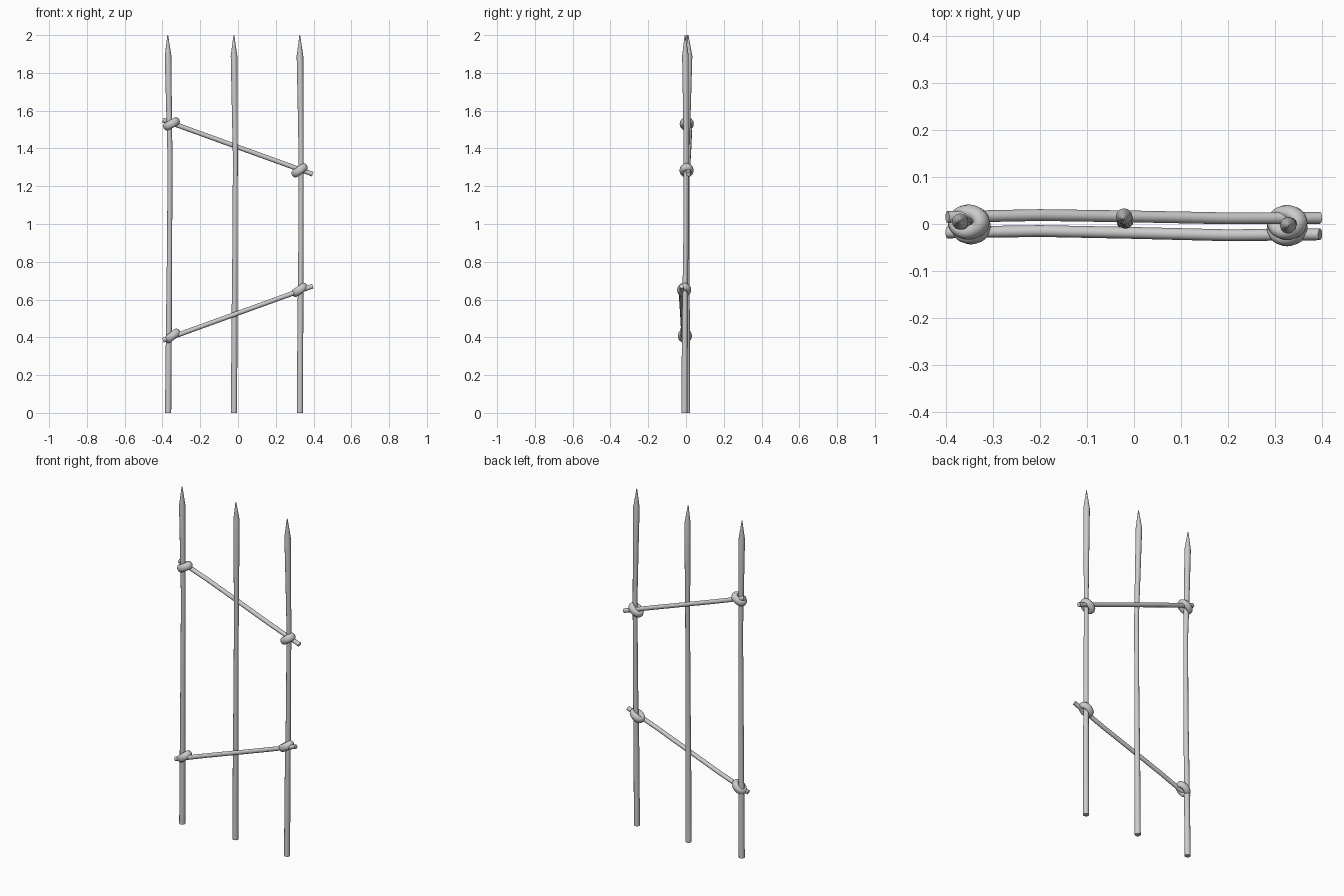
import bpy, bmesh, math
from mathutils import Vector, Matrix

if "Cube" in bpy.data.objects:
    bpy.data.objects.remove(bpy.data.objects["Cube"])

SIDES = 12


def finish(name, bm, angle=40):
    bmesh.ops.recalc_face_normals(bm, faces=bm.faces)
    me = bpy.data.meshes.new(name)
    bm.to_mesh(me)
    bm.free()
    ob = bpy.data.objects.new(name, me)
    bpy.context.collection.objects.link(ob)
    bpy.ops.object.select_all(action='DESELECT')
    ob.select_set(True)
    bpy.context.view_layer.objects.active = ob
    bpy.ops.object.shade_smooth_by_angle(angle=math.radians(angle))
    return ob


def tube(name, pts, radii):
    """Capped tube through points, rings square to the overall direction."""
    pts = [Vector(p) for p in pts]
    axis = (pts[-1] - pts[0]).normalized()
    u = axis.cross(Vector((0, 1, 0))).normalized()
    v = axis.cross(u)
    bm = bmesh.new()
    rings = []
    for p, r in zip(pts, radii):
        rings.append([bm.verts.new(p + r * (math.cos(a) * u + math.sin(a) * v))
                      for a in (2 * math.pi * i / SIDES for i in range(SIDES))])
    for a, b in zip(rings, rings[1:]):
        for i in range(SIDES):
            j = (i + 1) % SIDES
            bm.faces.new((a[i], a[j], b[j], b[i]))
    bm.faces.new(rings[0])
    bm.faces.new(rings[-1])
    return finish(name, bm)


def knot(name, centre, tilt, long_r=0.031, short_r=0.021, thick=0.0165):
    """Oval lashing ring, long side rising to the right at the tilt angle."""
    bm = bmesh.new()
    n, m = 28, 12
    grid = []
    for i in range(n):
        a = 2 * math.pi * i / n
        row = []
        for k in range(m):
            b = 2 * math.pi * k / m
            row.append(bm.verts.new(((long_r + thick * math.cos(b)) * math.cos(a),
                                     (short_r + thick * math.cos(b)) * math.sin(a),
                                     1.3 * thick * math.sin(b))))
        grid.append(row)
    for i in range(n):
        for k in range(m):
            i2, k2 = (i + 1) % n, (k + 1) % m
            bm.faces.new((grid[i][k], grid[i2][k], grid[i2][k2], grid[i][k2]))
    bm.transform(Matrix.Translation(centre) @ Matrix.Rotation(-math.radians(tilt), 4, 'Y'))
    return finish(name, bm, 80)


# Sharpened, slightly bent stakes: (x, y) offsets at each height
heights = [0, 0.45, 0.9, 1.35, 1.65, 1.89, 2.0]
radii = [0.0165, 0.0155, 0.0135, 0.013, 0.0155, 0.0175, 0.002]
stakes = {
    "left_stake": [(-.37, .005), (-.366, .003), (-.362, 0), (-.36, .001), (-.366, .004), (-.37, .005), (-.372, .006)],
    "middle_stake": [(-.021, .006), (-.019, .005), (-.016, .004), (-.014, .005), (-.018, .011), (-.021, .016), (-.022, .011)],
    "right_stake": [(.328, -.008), (.33, -.006), (.333, -.001), (.334, .001), (.331, -.001), (.328, -.003), (.327, -.005)],
}
for name, xy in stakes.items():
    tube(name, [(x, y, z) for (x, y), z in zip(xy, heights)], radii)

# Slanted rails, upper one behind the stakes, lower one in front
xs = [-0.397, -0.2, 0.0, 0.2, 0.396]
upper_y = [0.015, 0.019, 0.016, 0.012, 0.013]
lower_y = [-0.018, -0.015, -0.019, -0.024, -0.022]
for name, ys, mid, slope in (("upper_rail", upper_y, 1.407, -0.362),
                             ("lower_rail", lower_y, 0.528, 0.362)):
    tube(name, [(x, y, mid + slope * x) for x, y in zip(xs, ys)], [0.0125] * 5)

# Lashing knots
knot("upper_left_knot", (-.352, .004, 1.53), 30)
knot("upper_right_knot", (.326, .003, 1.284), 36)
knot("lower_left_knot", (-.347, -.006, .408), 38)
knot("lower_right_knot", (.326, -.01, .651), 34)
